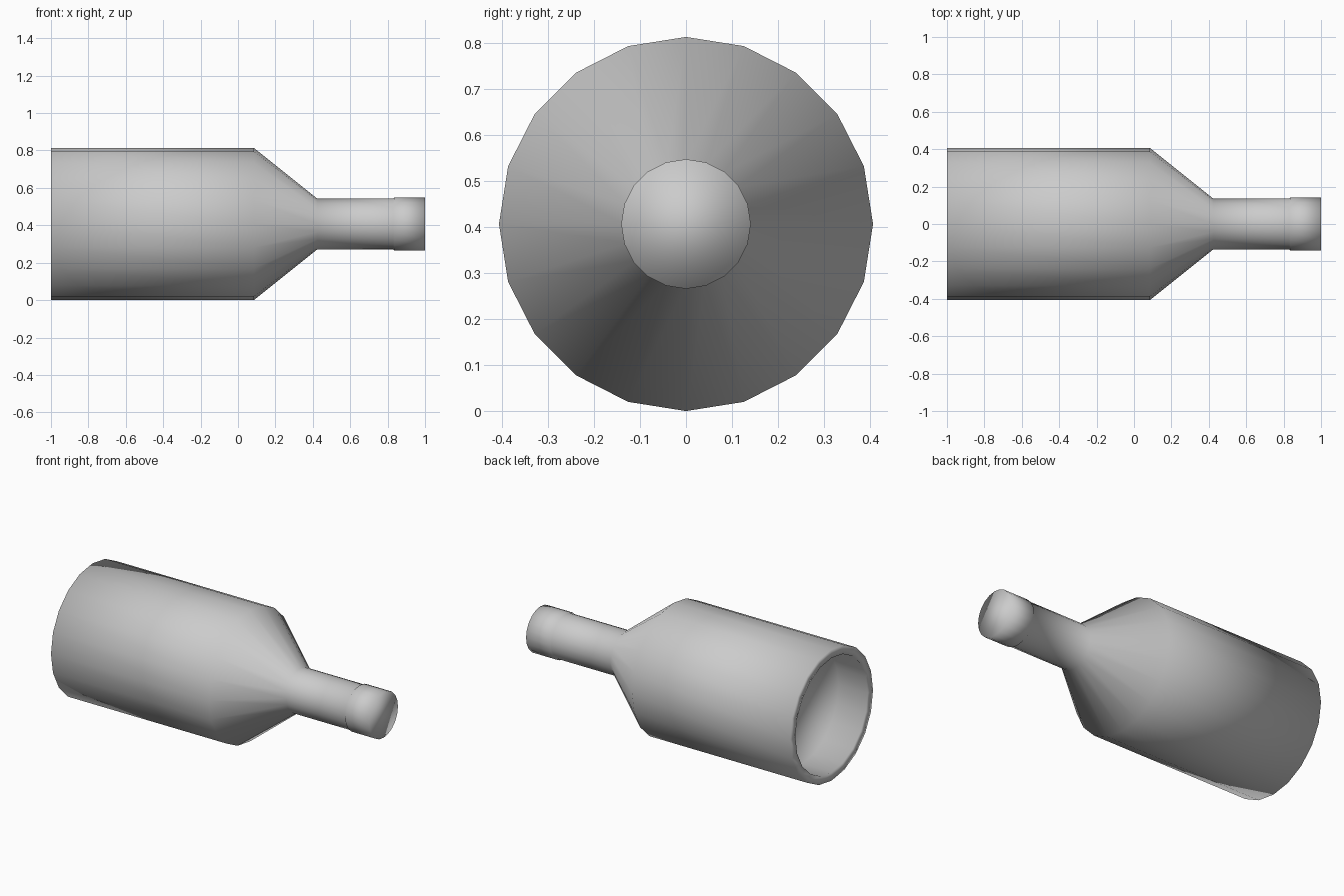
import bpy
import bmesh
from math import cos, sin, tau

SIDES = 20
AXIS_Z = 0.407

cube = bpy.data.objects.get("Cube")
if cube:
    bpy.data.objects.remove(cube, do_unlink=True)

grey = bpy.data.materials.new("plain grey")
grey.use_nodes = True
colour = (0.6, 0.6, 0.6, 1)
grey.diffuse_color = colour
grey.node_tree.nodes["Principled BSDF"].inputs["Base Color"].default_value = colour


def lathe(name, profile):
    """Turn (x, radius) points about the lengthwise axis and cap both ends."""
    bm = bmesh.new()
    rings = []
    for x, r in profile:
        rings.append([bm.verts.new((x, r * cos(tau * i / SIDES), r * sin(tau * i / SIDES)))
                      for i in range(SIDES)])
    for a, b in zip(rings, rings[1:]):
        for i in range(SIDES):
            j = (i + 1) % SIDES
            bm.faces.new((a[i], a[j], b[j], b[i]))
    bm.faces.new(rings[0])
    bm.faces.new(rings[-1])
    bmesh.ops.recalc_face_normals(bm, faces=bm.faces)
    for face in bm.faces:
        face.smooth = True
    mesh = bpy.data.meshes.new(name)
    bm.to_mesh(mesh)
    bm.free()
    mesh.materials.append(grey)
    obj = bpy.data.objects.new(name, mesh)
    obj.location.z = AXIS_Z
    bpy.context.collection.objects.link(obj)
    return obj


# Recessed base, body, shoulder, neck and lip in one outline
lathe("bottle", [
    (-0.80, 0.355), (-1.0, 0.355),   # recess under the base
    (-1.0, 0.407), (0.085, 0.407),   # body
    (0.425, 0.135), (0.83, 0.135),   # shoulder and neck
    (0.835, 0.141), (1.0, 0.141),    # lip
])
